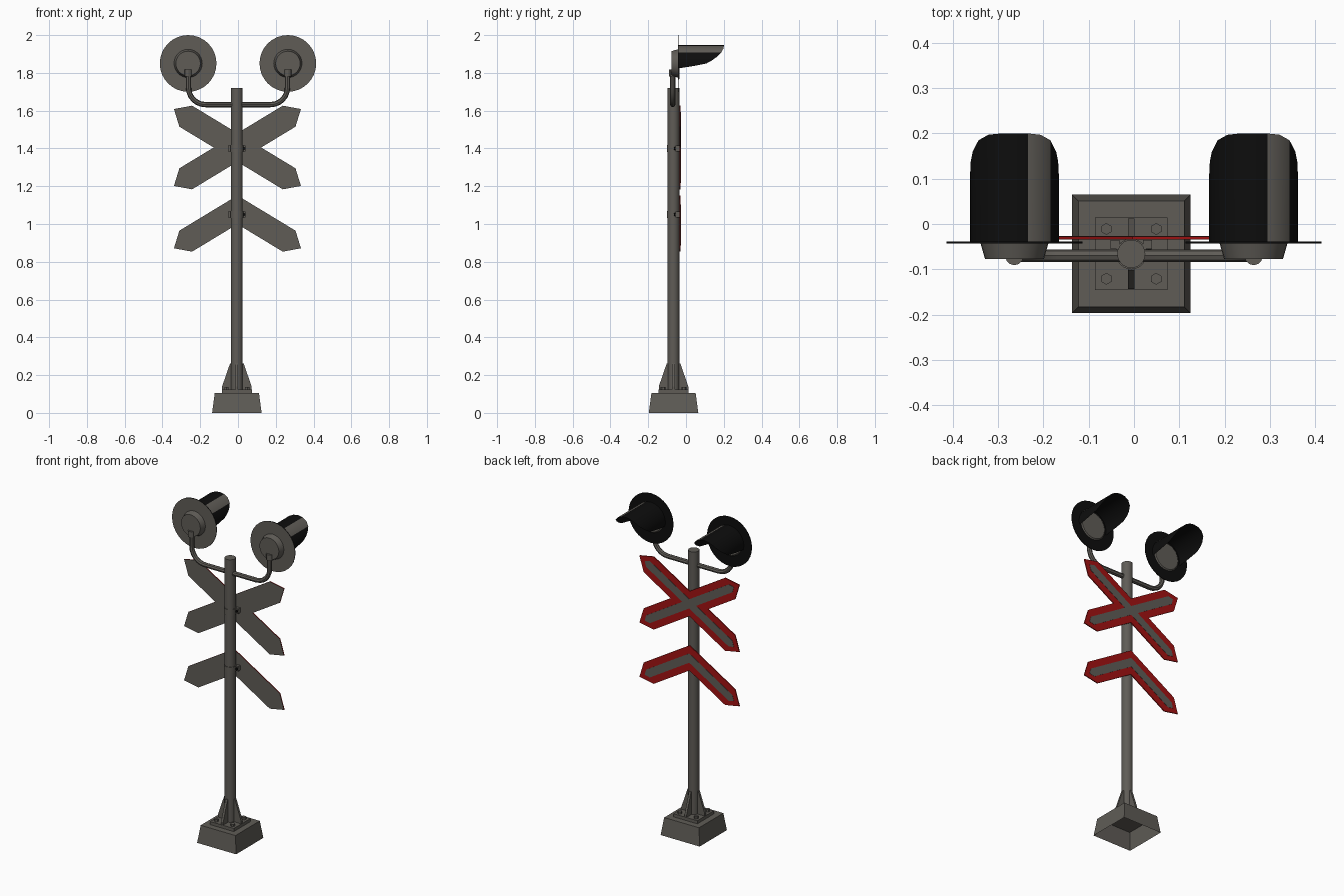
import bpy, bmesh, math
from mathutils import Vector, Matrix

if "Cube" in bpy.data.objects:
    bpy.data.objects.remove(bpy.data.objects["Cube"])


def material(name, rgb):
    m = bpy.data.materials.new(name)
    m.diffuse_color = (*rgb, 1)
    m.use_nodes = True
    m.node_tree.nodes["Principled BSDF"].inputs["Base Color"].default_value = m.diffuse_color
    return m


GREY = material("weathered_grey", (0.115, 0.107, 0.094))
BLACK = material("black", (0.004, 0.004, 0.004))
RED = material("sign_red", (0.36, 0.006, 0.006))
PX, PY = -0.006, -0.066      # pole axis


def finish(name, bm, mats, rule=None, smooth=True):
    bm.normal_update()
    if rule:
        for f in bm.faces:
            f.material_index = rule(f)
    me = bpy.data.meshes.new(name)
    bm.to_mesh(me)
    bm.free()
    for m in mats:
        me.materials.append(m)
    ob = bpy.data.objects.new(name, me)
    bpy.context.collection.objects.link(ob)
    if smooth:
        bpy.ops.object.select_all(action='DESELECT')
        ob.select_set(True)
        bpy.context.view_layer.objects.active = ob
        bpy.ops.object.shade_smooth_by_angle(angle=math.radians(30))
    return ob


def cone(name, loc, r1, r2, depth, mats, seg=24, axis='Z', rule=None, spin=0, smooth=True):
    """Centred cylinder or frustum; axis 'Y' puts r2 at the +y end."""
    bm = bmesh.new()
    mat = Matrix.Translation(loc)
    if axis == 'Y':
        mat = mat @ Matrix.Rotation(-math.pi / 2, 4, 'X')
    mat = mat @ Matrix.Rotation(spin, 4, 'Z')
    bmesh.ops.create_cone(bm, cap_ends=True, segments=seg, radius1=r1, radius2=r2,
                          depth=depth, matrix=mat)
    return finish(name, bm, mats, rule, smooth)


def box(name, loc, size, mat):
    bm = bmesh.new()
    bmesh.ops.create_cube(bm, size=1, matrix=Matrix.Translation(loc) @ Matrix.Diagonal((*size, 1)))
    return finish(name, bm, [mat], smooth=False)


def prism(name, points, offset, mats, rule=None):
    """Extrude a closed loop of points along offset."""
    bm = bmesh.new()
    face = bm.faces.new([bm.verts.new(p) for p in points])
    ext = bmesh.ops.extrude_face_region(bm, geom=[face], use_keep_orig=True)
    bmesh.ops.translate(bm, vec=offset, verts=[v for v in ext["geom"] if isinstance(v, bmesh.types.BMVert)])
    bmesh.ops.recalc_face_normals(bm, faces=bm.faces)
    return finish(name, bm, mats, rule, smooth=False)


# Hollow footing, open underneath
bm = bmesh.new()
r2 = math.sqrt(2)
bmesh.ops.create_cone(bm, cap_ends=True, segments=4, radius1=0.131 * r2, radius2=0.117 * r2, depth=0.105,
                      matrix=Matrix.Translation((PX, PY, 0.0525)) @ Matrix.Rotation(math.pi / 4, 4, 'Z'))
bm.normal_update()
bmesh.ops.delete(bm, geom=[f for f in bm.faces if f.normal.z < -0.9], context='FACES_ONLY')
finish("footing", bm, [GREY], smooth=False)

# Foot plate, bolts and gussets
box("foot_plate", (PX, PY, 0.114), (0.16, 0.16, 0.02), GREY)
for sx in (-1, 1):
    for sy in (-1, 1):
        cone("foot_bolt", (PX + sx * 0.055, PY + sy * 0.055, 0.13), 0.013, 0.013, 0.016,
             [GREY], seg=6, smooth=False)
for k in range(4):
    rot = Matrix.Rotation(k * math.pi / 2, 3, 'Z')
    prof = [(0.02, 0.12), (0.078, 0.12), (0.078, 0.14), (0.036, 0.262), (0.02, 0.262)]
    pts = [rot @ Vector((r, -0.007, z)) + Vector((PX, PY, 0)) for r, z in prof]
    prism("gusset", pts, rot @ Vector((0, 0.014, 0)), [GREY])

# Pole
cone("pole", (PX, PY, 0.92), 0.031, 0.031, 1.6, [GREY])

# Lamp arm: one bent tube
cu = bpy.data.curves.new("lamp_arm", 'CURVE')
cu.dimensions = '3D'
cu.bevel_depth = 0.014
cu.bevel_resolution = 2
cu.use_fill_caps = True
half = [(0.262, 1.80)] + [(0.172 + 0.09 * math.cos(t), 1.722 - 0.09 * math.sin(t))
                          for t in [i * math.pi / 12 for i in range(7)]]
path = half + [(-x, z) for x, z in reversed(half)]
sp = cu.splines.new('POLY')
sp.points.add(len(path) - 1)
for p, (x, z) in zip(sp.points, path):
    p.co = (x, PY - 0.004, z, 1)
cu.materials.append(GREY)
arm = bpy.data.objects.new("lamp_arm", cu)
bpy.context.collection.objects.link(arm)
bpy.ops.object.select_all(action='DESELECT')
arm.select_set(True)
bpy.context.view_layer.objects.active = arm
bpy.ops.object.convert(target='MESH')
bpy.ops.object.shade_smooth_by_angle(angle=math.radians(40))

# Visor rim: angle from the top (degrees) -> how far the hood reaches in y
RIM = [(0, 0.20), (18, 0.20), (36, 0.197), (54, 0.185), (70, 0.16), (80, 0.138),
       (90, 0.108), (98, 0.04), (105, -0.036)]


def visor(name, cx, cz, r, mats, rule=None):
    bm = bmesh.new()
    prev = None
    for a, y in [(-a, y) for a, y in reversed(RIM[1:])] + RIM:
        t = math.radians(a)
        x, z = cx + r * math.sin(t), cz + r * math.cos(t)
        cur = bm.verts.new((x, -0.04, z)), bm.verts.new((x, y, z))
        if prev:
            bm.faces.new((prev[0], prev[1], cur[1], cur[0]))
        prev = cur
    return finish(name, bm, mats, rule)


# Lamps: disc, housing, socket, lens, hood
for cx in (-0.264, 0.264):
    cz = 1.85
    cone("lamp_disc", (cx, -0.041, cz), 0.15, 0.15, 0.004, [GREY, BLACK], seg=32, axis='Y',
         rule=lambda f: int(f.normal.y > -0.5))
    cone("lamp_housing", (cx, -0.06, cz), 0.065, 0.075, 0.035, [GREY], seg=28, axis='Y')
    cone("lamp_socket", (cx, -0.071, 1.80), 0.02, 0.02, 0.036, [GREY], seg=12)
    cone("lamp_lens", (cx, -0.037, cz), 0.088, 0.08, 0.006, [GREY], seg=28, axis='Y')

    def streak(f, cx=cx):
        c = f.calc_center_median()
        return int(not 18 < math.degrees(math.atan2(c.x - cx, c.z - 1.85)) < 54)
    visor("visor", cx, cz, 0.098, [GREY, BLACK], streak)
    visor("visor_lining", cx, cz, 0.095, [BLACK])

TILT = math.radians(31.2)


def star(angles, cz, y, h, shoulder, tip):
    """Outline of pointed arms meeting at one centre."""
    pts = []
    for i, a in enumerate(angles):
        nxt = angles[(i + 1) % len(angles)] + (2 * math.pi if i == len(angles) - 1 else 0)
        u, w = Vector((math.cos(a), math.sin(a))), Vector((-math.sin(a), math.cos(a)))
        pts += [u * shoulder - w * h, u * tip, u * shoulder + w * h]
        mid = (a + nxt) / 2
        pts.append(Vector((math.cos(mid), math.sin(mid))) * (h / math.sin((nxt - a) / 2)))
    return [(p.x - 0.003, y, p.y + cz) for p in pts]


# Crossed sign and chevron sign, red with a pale stripe on the +y side
pi = math.pi
for label, cz, arms in (("cross", 1.405, [TILT, pi - TILT, pi + TILT, 2 * pi - TILT]),
                        ("chevron", 1.075, [pi + TILT, 2 * pi - TILT])):
    prism(label + "_board", star(arms, cz, -0.034, 0.065, 0.32, 0.393), Vector((0, 0.006, 0)),
          [GREY, RED], lambda f: int(f.normal.y > -0.5))
    prism(label + "_stripe", star(arms, cz, -0.029, 0.024, 0.325, 0.35), Vector((0, 0.0025, 0)), [GREY])

# Sign clamps round the pole
for z in (1.40, 1.05):
    cone("clamp_band", (PX, PY, z), 0.034, 0.034, 0.036, [GREY])
    for s in (-1, 1):
        box("clamp_ear", (PX + s * 0.036, -0.045, z), (0.02, 0.02, 0.03), GREY)
    cone("clamp_bolt", (PX + 0.038, -0.057, z), 0.008, 0.008, 0.012, [BLACK], seg=6, axis='Y', smooth=False)
